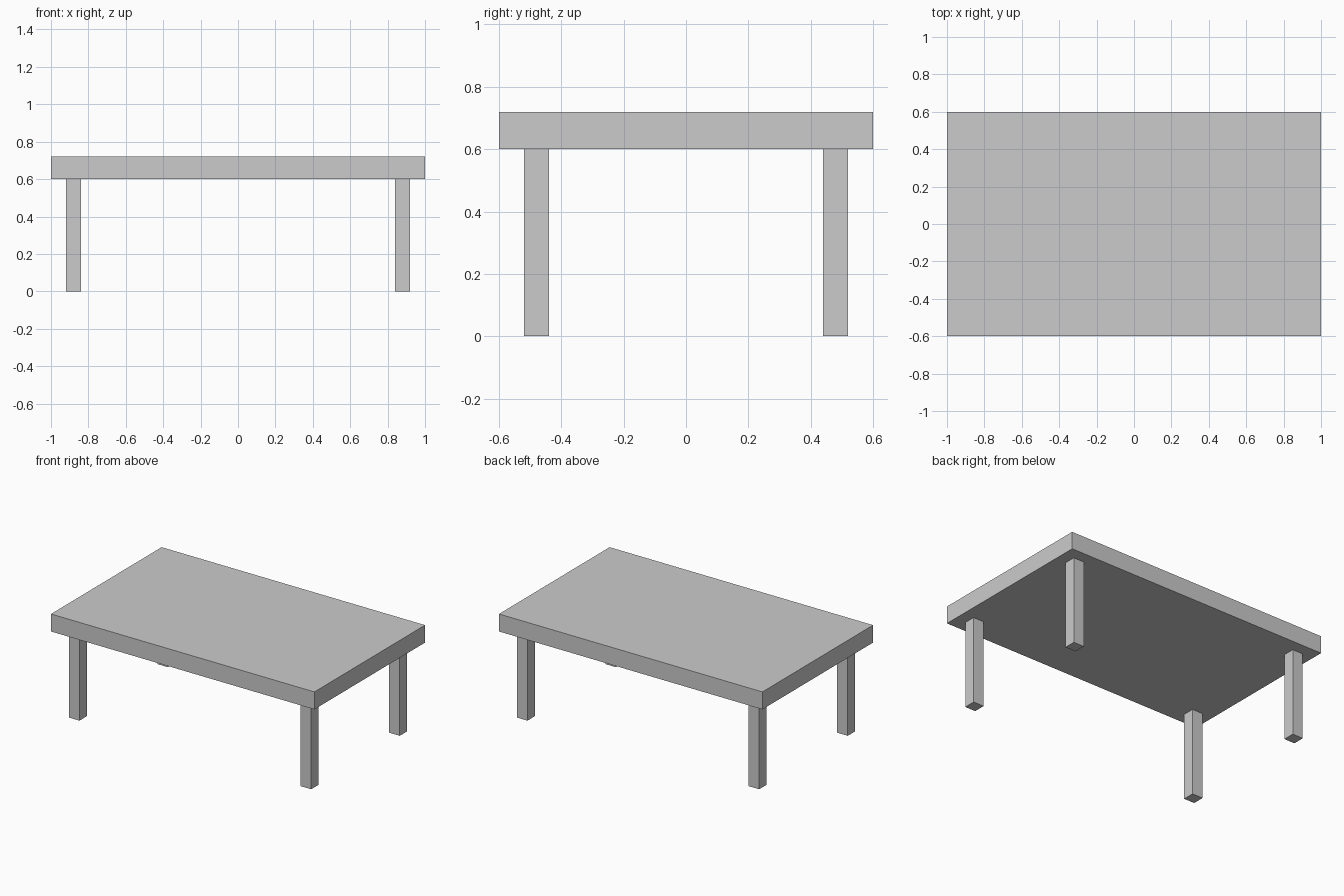
import bpy

if "Cube" in bpy.data.objects:
    bpy.data.objects.remove(bpy.data.objects["Cube"])


def box(name, center, size):
    bpy.ops.mesh.primitive_cube_add(size=1, location=center)
    obj = bpy.context.object
    obj.name = name
    obj.scale = size
    bpy.ops.object.transform_apply(location=False, rotation=False, scale=True)
    return obj


LEG_HEIGHT, LEG_WIDTH, TOP_THICKNESS = 0.60, 0.08, 0.12

# Thick rectangular slab
box("table_top", (0, 0, LEG_HEIGHT + TOP_THICKNESS / 2), (2.0, 1.2, TOP_THICKNESS))

# Four square legs, inset from the corners
for side, sx in (("left", -1), ("right", 1)):
    for end, sy in (("front", -1), ("back", 1)):
        box(f"{end}_{side}_leg", (sx * 0.88, sy * 0.48, LEG_HEIGHT / 2),
            (LEG_WIDTH, LEG_WIDTH, LEG_HEIGHT))
